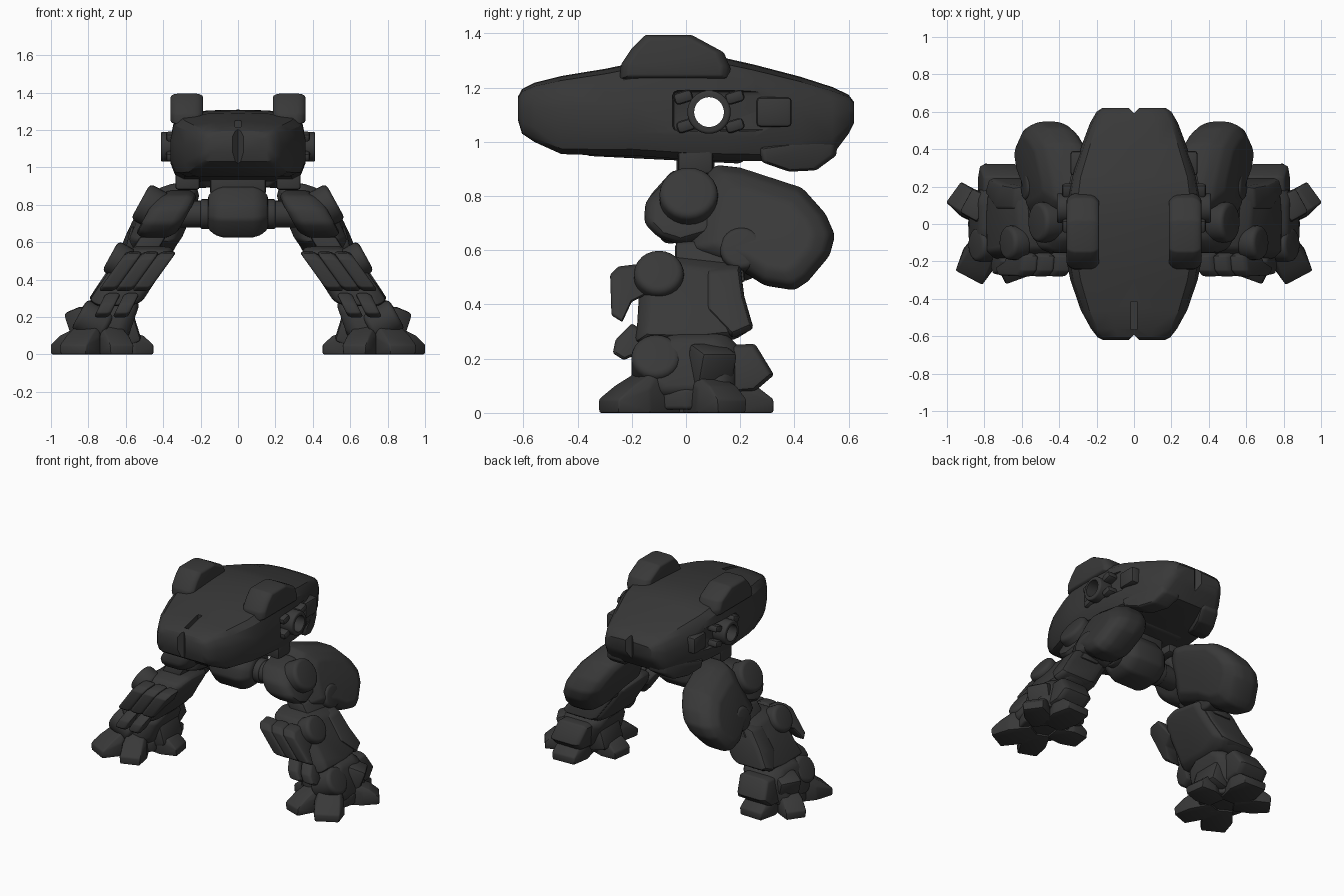
import bpy, bmesh, math
from mathutils import Matrix, Vector

if "Cube" in bpy.data.objects:
    bpy.data.objects.remove(bpy.data.objects["Cube"])

mat = bpy.data.materials.new("charcoal grey")
mat.diffuse_color = (0.04, 0.04, 0.04, 1)
mat.use_nodes = True
mat.node_tree.nodes["Principled BSDF"].inputs["Base Color"].default_value = mat.diffuse_color

def finish(name, bm, bevel=0.0, mirror=True, segs=2):
    bmesh.ops.recalc_face_normals(bm, faces=bm.faces)
    if bevel:
        edges = [e for e in bm.edges if len(e.link_faces) == 2 and e.calc_face_angle(0) > 0.3]
        bmesh.ops.bevel(bm, geom=edges, offset=bevel, offset_type='OFFSET', segments=segs,
                        profile=0.5, affect='EDGES', clamp_overlap=True)
    me = bpy.data.meshes.new(name)
    bm.to_mesh(me)
    bm.free()
    me.materials.append(mat)
    me.shade_smooth()
    me.set_sharp_from_angle(angle=math.radians(32))
    ob = bpy.data.objects.new(name, me)
    bpy.context.collection.objects.link(ob)
    if mirror:
        ob.modifiers.new("mirror", 'MIRROR')
    return ob

def skin(name, rings, bevel=0.0, mirror=True):
    """Closed surface through rings of equal length."""
    bm = bmesh.new()
    vs = [[bm.verts.new(p) for p in r] for r in rings]
    n = len(vs[0])
    for a, b in zip(vs, vs[1:]):
        for i in range(n):
            bm.faces.new((a[i], a[(i + 1) % n], b[(i + 1) % n], b[i]))
    bm.faces.new(vs[0])
    bm.faces.new(vs[-1])
    return finish(name, bm, bevel, mirror)

def slab(name, profile, xc, zc, k, layers, bevel=0.015, ky=0.0, mirror=True):
    """Side profile (y, z) spread along x and sheared outward down the leg."""
    my = sum(p[0] for p in profile) / len(profile)
    mz = sum(p[1] for p in profile) / len(profile)
    rings = []
    for dx, s in layers:
        ring = [(my + (y - my) * s, mz + (z - mz) * s) for y, z in profile]
        rings.append([(xc + k * (z - zc) + ky * (y - my) + dx, y, z) for y, z in ring])
    return skin(name, rings, bevel, mirror)

def chunk(name, pts, bevel=0.012, mirror=True):
    bm = bmesh.new()
    for p in pts:
        bm.verts.new(p)
    bmesh.ops.convex_hull(bm, input=bm.verts)
    bmesh.ops.delete(bm, geom=[v for v in bm.verts if not v.link_faces], context='VERTS')
    bmesh.ops.dissolve_limit(bm, angle_limit=0.09, verts=bm.verts, edges=bm.edges)
    return finish(name, bm, bevel, mirror)

def block(name, c, size, rot=(0, 0, 0), bevel=0.015, mirror=True):
    bm = bmesh.new()
    turn = Matrix.Rotation(rot[2], 4, 'Z') @ Matrix.Rotation(rot[1], 4, 'Y') @ Matrix.Rotation(rot[0], 4, 'X')
    bmesh.ops.create_cube(bm, size=1, matrix=Matrix.Translation(c) @ turn @ Matrix.Diagonal((*size, 1)))
    return finish(name, bm, bevel, mirror)

def rod(name, a, b, r, bevel=0.01, mirror=True, seg=24):
    a, b = Vector(a), Vector(b)
    d = b - a
    bm = bmesh.new()
    bmesh.ops.create_cone(bm, cap_ends=True, segments=seg, radius1=r, radius2=r, depth=d.length,
                          matrix=Matrix.Translation((a + b) / 2) @ d.to_track_quat('Z', 'Y').to_matrix().to_4x4())
    return finish(name, bm, bevel, mirror, 3)

def disc(name, c, r, h, bevel=0.025):
    """Round joint cover facing outward and up, like the leg."""
    n = Vector((math.cos(0.5), 0, math.sin(0.5)))
    c = Vector(c)
    return rod(name, c - n * h, c + n * h, r, bevel)

def carve(ob, cutters):
    for c in cutters:
        m = ob.modifiers.new("cut", 'BOOLEAN')
        m.operation, m.object, m.solver = 'DIFFERENCE', c, 'EXACT'
    dg = bpy.context.evaluated_depsgraph_get()
    me = bpy.data.meshes.new_from_object(ob.evaluated_get(dg))
    ob.modifiers.clear()
    ob.data = me
    me.set_sharp_from_angle(angle=math.radians(32))
    for c in cutters:
        bpy.data.objects.remove(c)

# ---- hull: lofted along y (y, half width, bottom, top)
half = [(0, 1.03), (.45, 1.02), (.84, .97), (.95, .86), (1, .6), (1, .25), (.93, .07), (.8, 0), (0, 0)]
stations = [(-.62, .165, 1.08, 1.165), (-.605, .195, 1.03, 1.19), (-.56, .23, 1.0, 1.212),
            (-.46, .285, .955, 1.235), (-.3, .34, .95, 1.26), (-.2, .36, .95, 1.28),
            (0, .362, .935, 1.292), (.15, .355, .93, 1.297), (.25, .34, .93, 1.275),
            (.42, .28, .93, 1.232), (.54, .235, .95, 1.195), (.6, .2, 1.03, 1.17), (.62, .17, 1.07, 1.145)]
rings = []
for y, w, zb, zt in stations:
    side = [(w * fx, y, zb + (zt - zb) * fz) for fx, fz in half]
    rings.append(side + [(-x, yy, z) for x, yy, z in side[-2:0:-1]])
hull = skin("hull", rings, 0, False)
cut = [block("cut_recess", (s * .42, .17, 1.115), (.2, .44, .15), bevel=.02, mirror=False) for s in (1, -1)]
cut += [block("cut_notch", (0, s * .63, 1.1), (.055, .055, .6), (0, 0, math.pi / 4), 0, False) for s in (1, -1)]
cut.append(block("cut_slot", (0, -.49, 1.235), (.03, .15, .08), bevel=0, mirror=False))
cut.append(rod("cut_hole", (-.6, .085, 1.11), (.6, .085, 1.11), .058, 0, False, 32))
carve(hull, cut)

# ---- side tubes and their brackets
tube = rod("side_tube", (.28, .085, 1.11), (.412, .085, 1.11), .08, .01, False, 32)
carve(tube, [rod("cut_tube", (.1, .085, 1.11), (.6, .085, 1.11), .055, 0, False, 32)])
tube.modifiers.new("mirror", 'MIRROR')
for y, z in ((-.01, 1.165), (.18, 1.165), (.0, 1.06), (.18, 1.06)):
    block("tube_bracket", (.345, y, z), (.08, .07, .045), (.3, 0, 0))
block("side_box", (.29, .325, 1.11), (.1, .13, .11))

# ---- raised shoulder ridges on top
slab("shoulder_ridge", [(-.245, 1.23), (-.24, 1.285), (-.2, 1.345), (-.15, 1.395), (.02, 1.395),
                        (.14, 1.33), (.165, 1.27), (.16, 1.23)], .272, 1.3, 0,
     [(-.085, .85), (-.065, .96), (-.04, 1), (.045, 1), (.07, .95), (.088, .85)], .008)

# ---- hull underside
slab("rear_under_pod", [(.27, .98), (.28, .925), (.38, .89), (.48, .895), (.555, .95), (.56, 1.02)],
     .21, .95, 0, [(-.07, .9), (-.05, 1), (.045, 1), (.065, .9)], .012, -.4)
chunk("belly_plate", [(sx * x, y, z) for sx in (1, -1) for x, y, z in
                      ((.24, -.4, .97), (.2, -.36, .948), (.2, .2, .92), (.25, .25, .96))], .01, False)
block("under_hanger", (.27, .035, .935), (.13, .13, .11))
block("neck", (0, .035, .92), (.3, .14, .14), (0, 0, 0), .02, False)

# ---- pelvis
slab("pelvis", [(-.15, .72), (-.135, .8), (-.05, .895), (.1, .895), (.16, .82), (.16, .7), (.08, .63), (-.08, .625)],
     0, .75, 0, [(-.16, .68), (-.12, .92), (-.08, 1), (.08, 1), (.12, .92), (.16, .68)], .015, 0, False)
rod("hip_axle", (-.34, .01, .75), (.34, .01, .75), .072, .01, False)
rod("hip_collar", (.15, .01, .75), (.2, .01, .75), .08)

# ---- thigh
slab("hip_housing", [(-.155, .7), (-.15, .78), (-.08, .85), (.08, .88), (.13, .8), (.12, .66), (-.02, .62), (-.1, .645)],
     .39, .75, -.55, [(-.12, .75), (-.08, 1), (.05, 1), (.1, .8)], .02)
disc("hip_cover", (.46, .01, .785), .108, .07)
slab("thigh", [(.0, .6), (.06, .86), (.11, .915), (.2, .905), (.43, .83), (.515, .735), (.55, .655), (.53, .58),
               (.45, .485), (.4, .452), (.29, .47), (.18, .54)],
     .44, .66, -.45, [(-.14, .72), (-.1, .93), (-.05, 1), (.04, 1), (.1, .9), (.138, .66)], .015, .08)
rod("knee_axle", (.38, .205, .56), (.59, .205, .61), .08, .02)
chunk("knee_link", [(x - .6 * (z - .57), y, z) for x in (.42, .56) for y, z in
                    ((-.04, .5), (-.04, .63), (.2, .64), (.22, .48))], .015)

# ---- shin
slab("shin", [(-.17, .5), (-.13, .56), (-.03, .58), (.19, .555), (.21, .43), (.245, .31), (.18, .27),
              (.05, .255), (-.19, .26), (-.18, .33)],
     .59, .4, -.66, [(-.155, .8), (-.12, .97), (-.03, 1), (.07, 1), (.13, .8)], .018)
slab("shin_rear_plate", [(.07, .54), (.2, .55), (.215, .43), (.25, .31), (.17, .275), (.07, .38)],
     .6, .4, -.66, [(-.13, .85), (-.1, 1), (.09, 1), (.13, .85)])
disc("shin_cover", (.635, -.1, .5), .092, .055)
for dx in (-.11, -.02, .07):  # front guard bars
    slab("shin_guard", [(-.275, .36), (-.28, .51), (-.25, .54), (-.17, .55), (-.12, .45), (-.2, .41), (-.235, .335)],
         .575 + dx, .42, -.72, [(-.045, .9), (-.03, 1), (.03, 1), (.045, .9)], .01)
for dx in (-.07, .03):  # lower front knuckles
    slab("shin_knuckle", [(-.27, .22), (-.26, .27), (-.2, .33), (-.15, .3), (-.17, .22), (-.23, .195)],
         .665 + dx, .27, -.5, [(-.04, .85), (-.025, 1), (.025, 1), (.04, .85)], .01)

# ---- ankle
slab("ankle", [(-.17, .1), (-.15, .25), (-.05, .3), (.14, .3), (.2, .24), (.18, .06), (-.1, .05)],
     .7, .2, -.35, [(-.15, .75), (-.1, 1), (.1, 1), (.15, .75)], .02)
disc("ankle_cover", (.775, -.11, .175), .092, .085)
slab("ankle_rear_block", [(.1, .13), (.15, .25), (.255, .255), (.325, .14), (.255, .08), (.14, .07)],
     .71, .17, -.2, [(-.11, .85), (-.08, 1), (.08, 1), (.11, .88)], .01)
block("ankle_outer_block", (.83, .09, .165), (.12, .15, .16), (0, .35, .5), .02)
block("ankle_inner_block", (.6, .04, .13), (.13, .22, .17), (0, .3, 0), .025)

# ---- foot pad and toes: (angle, reach, width, height)
rod("foot_pad", (.73, 0, .012), (.73, 0, .09), .16, .015, seg=12)
for ang, reach, w, h in ((36, .29, .15, .14), (92, .32, .19, .1), (-62, .325, .18, .17),
                         (-110, .318, .15, .16), (172, .272, .16, .12)):
    a = math.radians(ang)
    u, v = Vector((math.cos(a), math.sin(a), 0)), Vector((-math.sin(a), math.cos(a), 0))
    pts = []
    for r, z, f in ((.06, 0, .4), (reach, 0, .42), (reach, .05, .45), (reach * .8, .1, .42),
                    (.14, h, .35), (.06, h, .3), (reach * .62, 0, .55), (reach * .62, .09, .52)):
        for s in (1, -1):
            pts.append(Vector((.73, 0, z)) + u * r + v * (s * f * w))
    chunk("toe", pts, .008)
